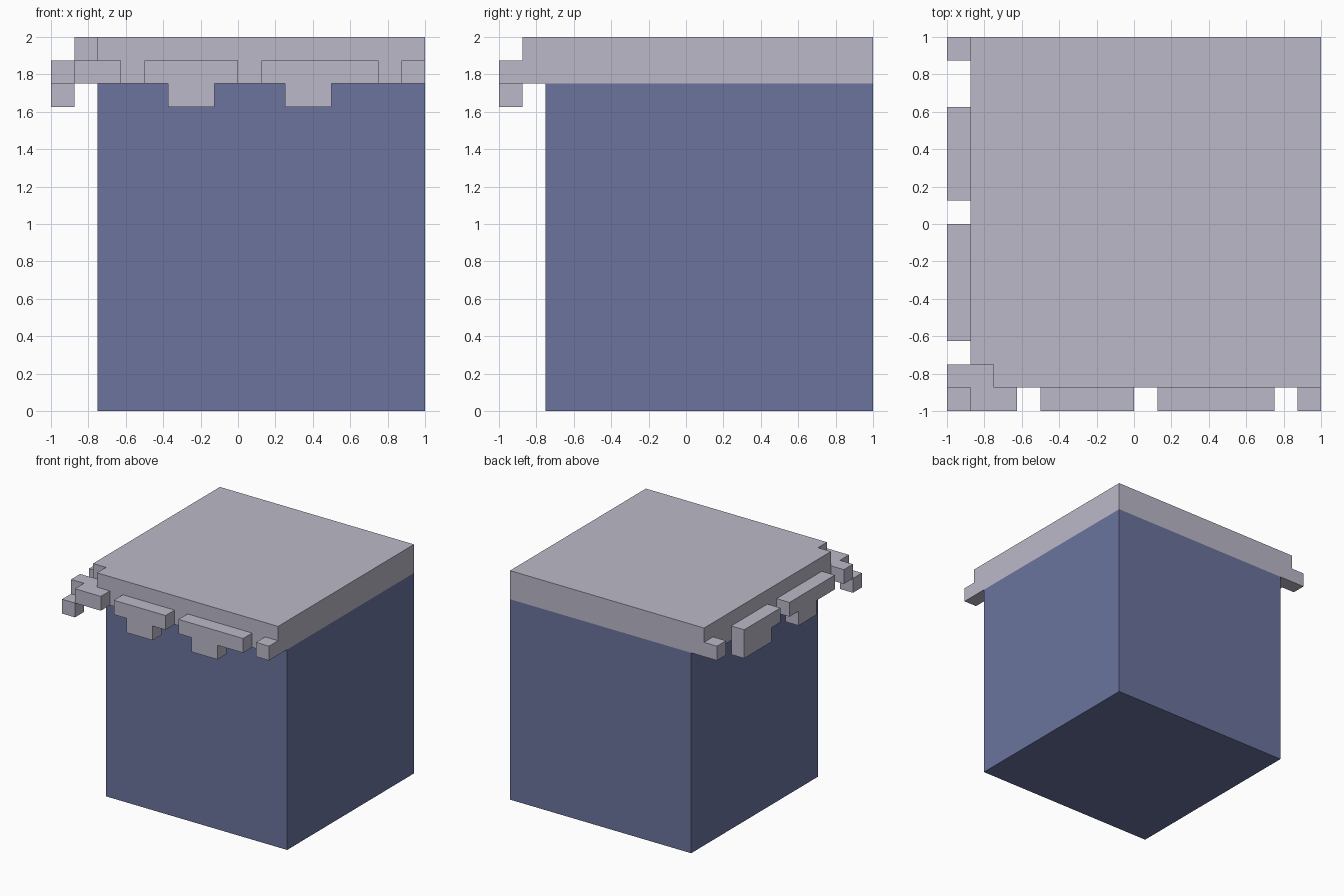
import bpy
import bmesh
from mathutils import Vector

if "Cube" in bpy.data.objects:
    bpy.data.objects.remove(bpy.data.objects["Cube"])


def material(name, rgb):
    # 8-bit sRGB to linear
    lin = [((c / 255 + 0.055) / 1.055) ** 2.4 for c in rgb]
    m = bpy.data.materials.new(name)
    m.diffuse_color = (*lin, 1)
    m.use_nodes = True
    m.node_tree.nodes["Principled BSDF"].inputs["Base Color"].default_value = m.diffuse_color
    return m


BLUE = material("slate_blue", (107, 116, 158))
PALE = material("pale_grey", (187, 185, 200))


def prism(name, outline, push, mat):
    """Extrude a flat 3D outline along a vector."""
    bm = bmesh.new()
    face = bm.faces.new([bm.verts.new(p) for p in outline])
    res = bmesh.ops.extrude_face_region(bm, geom=[face], use_keep_orig=True)
    verts = [v for v in res["geom"] if isinstance(v, bmesh.types.BMVert)]
    bmesh.ops.translate(bm, verts=verts, vec=Vector(push))
    bmesh.ops.recalc_face_normals(bm, faces=bm.faces)
    me = bpy.data.meshes.new(name)
    bm.to_mesh(me)
    bm.free()
    me.materials.append(mat)
    ob = bpy.data.objects.new(name, me)
    bpy.context.collection.objects.link(ob)
    return ob


def box(name, x0, x1, y0, y1, z0, z1, mat):
    base = [(x0, y0, z0), (x1, y0, z0), (x1, y1, z0), (x0, y1, z0)]
    return prism(name, base, (0, 0, z1 - z0), mat)


U = 0.125  # one block step

# Main block
box("block_body", -0.75, 1, -0.75, 1, 0, 1.75, BLUE)

# Top layer with a notched front left corner, and the lower step in the notch
top = [(-0.75, -0.875), (1, -0.875), (1, 1), (-0.875, 1), (-0.875, -0.75), (-0.75, -0.75)]
prism("top_layer", [(x, y, 1.75) for x, y in top], (0, 0, 0.25), PALE)
box("corner_step", -0.875, -0.75, -0.875, -0.75, 1.75, 1.875, PALE)

# Lowest cube on the outer corner
box("corner_drip", -1, -0.875, -1, -0.875, 1.625, 1.75, PALE)


def fringe(name, side, a, b, drip=None):
    """Rim piece from a to b along one side, with an optional hanging drip."""
    prof = [(a, 1.75), (a, 1.875), (b, 1.875), (b, 1.75)]
    if drip:
        c, d = drip
        prof += [(d, 1.75), (d, 1.625), (c, 1.625), (c, 1.75)]
        # drop repeated points where the drip is flush with an end
        prof = [p for p in prof if not (prof.count(p) > 1)]
    if side == "front":
        prism(name, [(t, -1, z) for t, z in prof], (0, U, 0), PALE)
    else:
        prism(name, [(-1, t, z) for t, z in prof], (U, 0, 0), PALE)


# Rim pieces: start, end, drip range
rims = {
    "front": [(-0.875, -0.625, None), (-0.5, 0, (-0.375, -0.125)),
              (0.125, 0.75, (0.25, 0.5)), (0.875, 1, None)],
    "left": [(-0.875, -0.75, None), (-0.625, 0, (-0.375, -0.125)),
             (0.125, 0.625, (0.25, 0.625)), (0.875, 1, None)],
}
for side, pieces in rims.items():
    for i, (a, b, drip) in enumerate(pieces, 1):
        fringe(f"{side}_fringe_{i}", side, a, b, drip)
